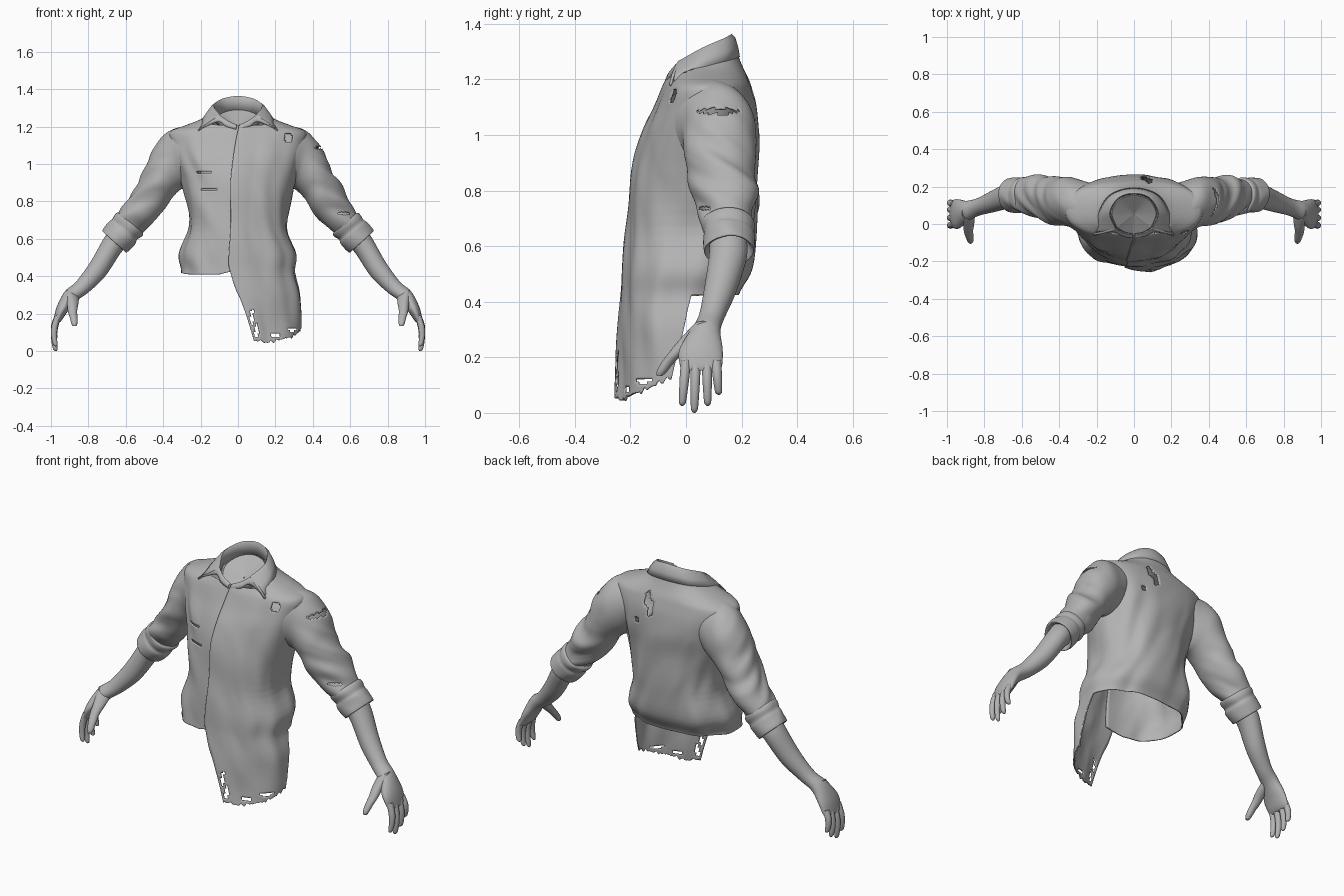
import bpy, bmesh, math
from mathutils import Vector, noise

cube = bpy.data.objects.get("Cube")
if cube:
    bpy.data.objects.remove(cube, do_unlink=True)

grey = bpy.data.materials.new("plain grey")
grey.use_nodes = True
grey.diffuse_color = (0.45, 0.45, 0.45, 1)
grey.node_tree.nodes["Principled BSDF"].inputs["Base Color"].default_value = (0.45, 0.45, 0.45, 1)


def spline(keys, n):
    """Smooth curve through vectors, n steps per span."""
    out = []
    for i in range(len(keys) - 1):
        p0, p1 = keys[max(i - 1, 0)], keys[i]
        p2, p3 = keys[i + 1], keys[min(i + 2, len(keys) - 1)]
        for k in range(n):
            t = k / n
            out.append(0.5 * (2 * p1 + (p2 - p0) * t + (2 * p0 - 5 * p1 + 4 * p2 - p3) * t ** 2
                              + (3 * p1 - p0 - 3 * p2 + p3) * t ** 3))
    return out + [keys[-1]]


def lookup(table, x):
    """Linear interpolation of a table whose first column is x."""
    for a, b in zip(table, table[1:]):
        if x <= b[0]:
            t = max(0, (x - a[0]) / max(b[0] - a[0], 1e-6))
            return [p + (q - p) * t for p, q in zip(a, b)][1:]
    return list(table[-1][1:])


def sheet(name, rows, wrap=False, tears=(), thickness=0, cap=False):
    """Skin rows of points, tear holes in it and give it a thickness."""
    bm = bmesh.new()
    grid = [[bm.verts.new(p) for p in row] for row in rows]
    count = len(grid[0])
    for low, high in zip(grid, grid[1:]):
        for j in range(count if wrap else count - 1):
            k = (j + 1) % count
            bm.faces.new((low[j], low[k], high[k], high[j]))
    if cap:
        bm.faces.new(grid[0])
        bm.faces.new(grid[-1])
    bmesh.ops.remove_doubles(bm, verts=bm.verts, dist=0.0004)
    holes = []
    for f in bm.faces:
        c = f.calc_center_median()
        for centre, size in tears:
            if sum(((p - q) / r) ** 2 for p, q, r in zip(c, centre, size)) < 1:
                holes.append(f)
                break
    bmesh.ops.delete(bm, geom=holes, context='FACES')
    bmesh.ops.recalc_face_normals(bm, faces=bm.faces)
    mesh = bpy.data.meshes.new(name)
    bm.to_mesh(mesh)
    bm.free()
    mesh.materials.append(grey)
    ob = bpy.data.objects.new(name, mesh)
    bpy.context.collection.objects.link(ob)
    bpy.context.view_layer.objects.active = ob
    ob.select_set(True)
    bpy.ops.object.shade_smooth_by_angle(angle=math.radians(50))
    ob.select_set(False)
    if thickness:
        mod = ob.modifiers.new("cloth thickness", 'SOLIDIFY')
        mod.thickness = thickness
        mod.offset = 0
    return ob


def limb(name, side, keys, sides, steps, wrinkle=0, **options):
    """Tube whose rings are set by outer x, z, inner x, z, centre y and half depth."""
    rows = []
    for ox, oz, ix, iz, yc, yr in spline([Vector(k) for k in keys], steps):
        row = []
        for j in range(sides):
            t = 2 * math.pi * j / sides
            c = math.cos(t)
            p = Vector(((ox + ix) / 2 + (ox - ix) / 2 * c, yc + yr * math.sin(t),
                        (oz + iz) / 2 + (oz - iz) / 2 * c))
            if wrinkle:
                fade = min(1, max(0, (p.x - 0.33) * 5))
                along = Vector((p.x * 4 + side, p.y * 6, p.z * 14 + p.y * 9))
                out = Vector(((ox - ix) * c, 2 * yr * math.sin(t), (oz - iz) * c)).normalized()
                p += out * wrinkle * fade * noise.noise(along)
            p.x *= side
            row.append(p)
        rows.append(row)
    return sheet(name, rows, wrap=True, **options)


# Shirt body: one wrapped panel, open at the front, with a long torn left tail
body = spline([Vector(k) for k in (
    (0, .325, -.25, .17), (.15, .335, -.24, .18), (.3, .335, -.23, .18), (.42, .303, -.225, .185),
    (.52, .31, -.22, .235), (.67, .258, -.205, .25), (.87, .288, -.18, .25), (1, .325, -.15, .258),
    (1.1, .355, -.105, .25), (1.17, .36, -.075, .232), (1.2, .29, -.06, .222),
    (1.235, .2, -.045, .205), (1.27, .15, -.03, .19), (1.32, .125, -.01, .172))], 5)
hem = [(-.2, .06), (.2, .045), (1, .085), (1.5, .125), (1.72, .425), (4.2, .425),
       (5.3, .41), (6, .41), (6.3, .435)]
placket = [(0, .33), (.45, -.02), (.9, 0), (1.2, .1), (1.3, .1)]
COLS, ROWS = 176, 140
rows = []
for i in range(ROWS + 1):
    row = []
    for j in range(COLS + 1):
        d = j / COLS * (2 * math.pi + .12) - .1
        low = lookup(hem, d)[0]
        if low < .3:
            low += .022 * noise.noise(Vector((d * 13, 0, 3)))
        top = 1.255 - .05 * math.cos(d)
        z = min(max(.02 + 1.29 * i / ROWS, low), top)
        w, front, back = lookup(body, z)
        a = d - math.pi / 2 + lookup(placket, z)[0] * max(0, 1 - d / 1.5)
        c, s = math.cos(a), math.sin(a)
        lift = .01 * max(0, 1 - (d + .1) / .3)
        lift += .014 * noise.noise(Vector((c * 2.5, s * 2.5, z * 5 + c * 2))) * min(1, max(0, (1.2 - z) * 5))
        x = w * math.copysign(abs(c) ** .87, c)
        y = (front + back) / 2 + (back - front) / 2 * math.copysign(abs(s) ** .87, s)
        row.append(Vector((x + c * lift, y + s * lift, z)))
    rows.append(row)
sheet("shirt_body", rows, thickness=.007, tears=[
    ((.27, -.05, 1.14), (.022, .09, .026)),                                          # chest
    ((.055, .22, 1.12), (.018, .08, .045)), ((.08, .22, 1.165), (.02, .08, .04)),    # back
    ((.14, .24, 1.04), (.012, .07, .018)),
    ((-.18, -.17, .955), (.045, .1, .006)), ((-.16, -.19, .865), (.05, .1, .006)),   # pocket
    ((.075, -.25, .18), (.010, .1, .045)), ((.10, -.25, .11), (.012, .1, .035)),     # tail
    ((.2, -.22, .085), (.025, .1, .012)), ((.29, -.18, .115), (.03, .1, .009))])

# Collar: band at the throat, fold and pointed fall, mirrored about the middle
half = [((.008, -.062, 1.207), (.01, -.072, 1.185)), ((.055, -.052, 1.228), (.062, -.062, 1.2)),
        ((.095, -.03, 1.255), (.108, -.042, 1.225)), ((.102, -.022, 1.265), (.205, -.05, 1.185)),
        ((.102, -.022, 1.265), (.205, -.05, 1.185)), ((.131, .06, 1.31), (.187, .06, 1.24)),
        ((.085, .14, 1.345), (.125, .155, 1.268)), ((0, .165, 1.36), (0, .19, 1.28))]
pairs = [[Vector(p) for p in pair] for pair in half]
flip = Vector((-1, 1, 1))
pairs += [[p * flip for p in pair] for pair in reversed(pairs[:-1])]
folds = spline([p[0] for p in pairs], 8)
falls = spline([p[1] for p in pairs], 8)
collar, stands = [], []
for fold, fall in zip(folds, falls):
    stand = Vector((fold.x * .93, .055 + (fold.y - .055) * .93, fold.z - .07))
    inner = fold * .85 + stand * .15
    inner.z = fold.z - .004
    out = Vector((fold.x, fold.y - .055, 0)).normalized()
    shoulder = fold.lerp(fall, .15) + out * .005
    stands.append(stand)
    collar.append([stand, inner, fold, shoulder, fold.lerp(fall, .55) + out * .005, fall])
sheet("collar", collar, thickness=.008)

# Lining that closes the neck below the collar
middle = Vector((0, .055, 1.2))
sheet("neck_lining", [[middle.lerp(p, s) for p in stands] for s in (1, .6, .3, .02)], wrap=True, cap=False)

sleeve_tears = [((.45, .11, 1.085), (.06, .09, .011)), ((.40, -.01, 1.13), (.02, .03, .018)),
                ((.57, .06, .735), (.035, .05, .008))]
# root y, tip y, tip z
fingers = {"index": (0, -.014, .025), "middle": (.035, .03, .0),
           "ring": (.075, .078, .025), "little": (.108, .118, .065)}

for side, label in ((1, "left"), (-1, "right")):
    # Sleeve running from inside the body to the roll
    limb(label + "_sleeve", side, (
        (.2, 1.19, .19, .97, .08, .125), (.29, 1.198, .255, .89, .088, .14),
        (.38, 1.163, .31, .865, .118, .131), (.46, 1.06, .355, .82, .125, .127),
        (.505, .95, .40, .75, .13, .12), (.57, .83, .455, .69, .145, .105),
        (.62, .755, .515, .64, .153, .092), (.66, .69, .57, .59, .155, .085)),
        88, 11, wrinkle=.022, thickness=.006, tears=sleeve_tears if side > 0 else sleeve_tears[2:])
    # Rolled cuff: two stacked folds
    limb(label + "_cuff", side, (
        (.615, .725, .53, .655, .153, .075), (.64, .74, .508, .628, .153, .094),
        (.658, .728, .518, .61, .154, .097), (.672, .705, .54, .594, .155, .091),
        (.69, .69, .55, .572, .155, .094), (.722, .65, .59, .535, .157, .09),
        (.722, .638, .603, .53, .157, .085), (.7, .64, .605, .553, .157, .074),
        (.68, .66, .585, .575, .157, .07)), 64, 5, wrinkle=.008)
    # Forearm and palm
    limb(label + "_forearm", side, (
        (.68, .66, .58, .575, .152, .068), (.722, .595, .63, .52, .15, .068),
        (.79, .475, .71, .4, .122, .058), (.865, .372, .795, .318, .092, .047),
        (.925, .32, .862, .268, .07, .054), (.968, .24, .908, .215, .054, .078),
        (.985, .175, .94, .168, .054, .076), (.984, .152, .956, .152, .054, .066)),
        40, 6, cap=True)
    # Fingers, gently curled inwards
    for finger, (root, tip, low) in fingers.items():
        keys = []
        for t, r in ((0, .018), (.35, .0175), (.65, .0155), (.9, .013), (.97, .009), (1, .003)):
            x = .962 + .06 * t * (1.2 - t)
            z = .19 + (low - .19) * t
            keys.append((x + r, z, x - r, z, root + (tip - root) * t, r))
        limb(label + "_" + finger + "_finger", side, keys, 16, 4, cap=True)
    # Thumb with a broad base
    limb(label + "_thumb", side, (
        (.92, .33, .85, .29, .06, .036), (.915, .268, .853, .255, .012, .037),
        (.91, .215, .86, .215, -.035, .028), (.9, .18, .858, .18, -.066, .023),
        (.892, .15, .858, .15, -.086, .019), (.884, .133, .864, .133, -.095, .01)),
        20, 5, cap=True)
